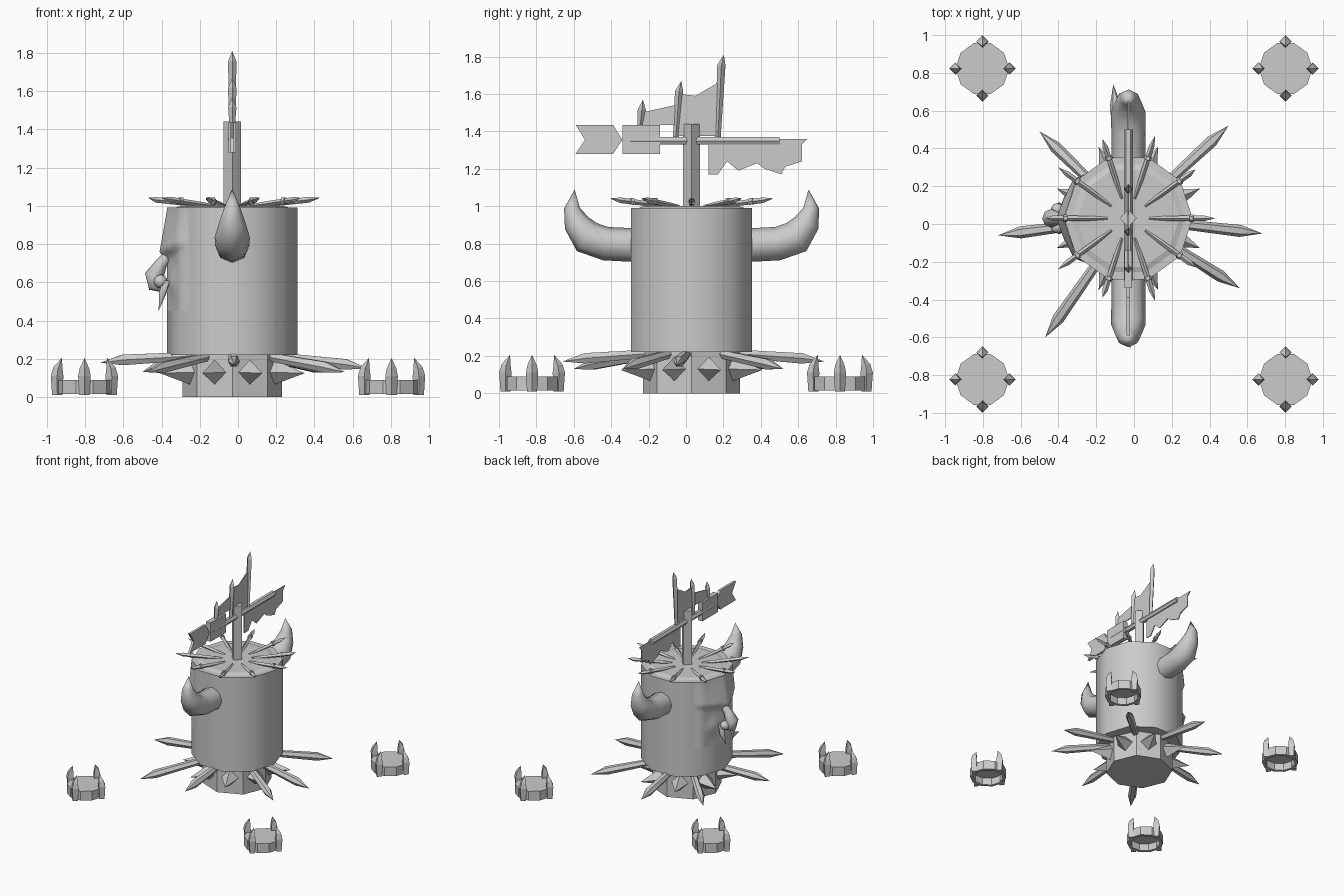
import bpy, bmesh, math
from mathutils import Vector

cube = bpy.data.objects.get("Cube")
if cube:
    bpy.data.objects.remove(cube, do_unlink=True)

CX, CY = -0.03, 0.03            # axis of the central totem
mat = bpy.data.materials.new("plain grey")
mat.use_nodes = True
GREY = (0.6, 0.6, 0.6, 1)
mat.diffuse_color = GREY
mat.node_tree.nodes["Principled BSDF"].inputs["Base Color"].default_value = GREY


def finish(name, bm, smooth=None):
    bmesh.ops.remove_doubles(bm, verts=bm.verts, dist=1e-5)
    bmesh.ops.recalc_face_normals(bm, faces=bm.faces)
    me = bpy.data.meshes.new(name)
    bm.to_mesh(me)
    bm.free()
    me.materials.append(mat)
    ob = bpy.data.objects.new(name, me)
    bpy.context.collection.objects.link(ob)
    if smooth:
        bpy.ops.object.select_all(action='DESELECT')
        ob.select_set(True)
        bpy.context.view_layer.objects.active = ob
        bpy.ops.object.shade_smooth_by_angle(angle=math.radians(smooth))
    return ob


def tube(name, pts, radii, sides=4, smooth=None):
    """Loft rings of the given radii along a planar path."""
    pts = [Vector(p) for p in pts]
    overall = pts[-1] - pts[0]
    side = overall.cross(Vector((0, 0, 1)))
    side = side.normalized() if side.length > 1e-4 else Vector((1, 0, 0))
    bm = bmesh.new()
    rings = []
    for i, (p, r) in enumerate(zip(pts, radii)):
        d = (pts[min(i + 1, len(pts) - 1)] - pts[max(i - 1, 0)]).normalized()
        up = d.cross(side).normalized()
        angles = [2 * math.pi * k / sides for k in range(sides)]
        if r == 0:
            rings.append([bm.verts.new(p)] * sides)
        else:
            rings.append([bm.verts.new(p + r * (math.cos(a) * side + math.sin(a) * up)) for a in angles])
    for a, b in zip(rings, rings[1:]):
        for k in range(sides):
            n = (k + 1) % sides
            quad = [a[k], a[n], b[n], b[k]]
            bm.faces.new(list(dict.fromkeys(quad)))
    for ring, r in ((rings[0], radii[0]), (rings[-1], radii[-1])):
        if r:
            bm.faces.new(ring)
    return finish(name, bm, smooth)


def plate(name, outline, thick):
    """Flat board in the y-z plane, given thickness along x."""
    bm = bmesh.new()
    face = bm.faces.new([bm.verts.new((CX - thick / 2, y, z)) for y, z in outline])
    ext = bmesh.ops.extrude_face_region(bm, geom=[face])
    bmesh.ops.translate(bm, vec=(thick, 0, 0),
                        verts=[v for v in ext["geom"] if isinstance(v, bmesh.types.BMVert)])
    return finish(name, bm)


def polar(angle, r, z):
    return (CX + r * math.cos(angle), CY + r * math.sin(angle), z)


# Drum and base
tube("drum", [(CX, CY, 0.22), (CX, CY, 0.99)], [0.34, 0.34], 10, 40)
tube("base", [(CX, CY, 0), (CX, CY, 0.23)], [0.26, 0.26], 8)

# Pyramid studs on the base
for k in range(8):
    a = math.radians(22.5 + 45 * k)
    tube("base_stud", [polar(a, 0.23, 0.13), polar(a, 0.41, 0.125)], [0.068, 0])

# Long stakes radiating below the drum
for x, y, z in [(0.5, 0.52, 0.13), (0.68, -0.05, 0.15), (0.56, -0.34, 0.13), (-0.47, -0.6, 0.13),
                (-0.72, -0.06, 0.18), (-0.5, 0.49, 0.13), (-0.11, 0.74, 0.17), (-0.02, -0.66, 0.17)]:
    tip = Vector((x, y, z))
    out = Vector((x - CX, y - CY, 0)).normalized()
    root = Vector((CX, CY, 0.215)) + out * 0.2
    shoulder = tip + (root - tip).normalized() * 0.12 + Vector((0, 0, 0.006))
    tube("long_stake", [root, shoulder, tip], [0.024, 0.032, 0], 6, 40)

# Horns on both sides
for s in (-1, 1):
    path = [(0.26, 0.79), (0.46, 0.80), (0.56, 0.835), (0.615, 0.91), (0.64, 0.99), (0.625, 1.09)]
    tube("horn", [(CX, CY + s * y, z) for y, z in path],
         [0.09, 0.09, 0.092, 0.07, 0.042, 0], 8, 50)


# Face: brow ridge, sockets and cheeks pushed out of the drum
def face_radius(t, z):
    edge = abs((math.degrees(t) + 18) % 36 - 18)
    r = 0.34 * math.cos(math.radians(18)) / math.cos(math.radians(18 - edge))
    off = abs(t)
    brow_z = 0.755 + 0.07 * off
    fade = max(0, 1 - (off / 0.8) ** 2)
    if z > brow_z:
        bump = 0.04 * max(0, 1 - (z - brow_z) / (0.98 - brow_z))
    else:
        bump = 0.04 * max(0, 1 - (brow_z - z) / 0.035)
    cheek = 0.018 * math.exp(-((z - 0.6) / 0.06) ** 2) * math.exp(-((off - 0.35) / 0.2) ** 2)
    return r + 0.001 + (bump + cheek) * fade


bm = bmesh.new()
COLS, ROWS = 24, 26
grid = []
for j in range(ROWS + 1):
    z = 0.45 + 0.535 * j / ROWS
    row = []
    for i in range(COLS + 1):
        t = -0.8 + 1.6 * i / COLS
        row.append(bm.verts.new(polar(math.pi + t, face_radius(t, z), z)))
    grid.append(row)
for j in range(ROWS):
    for i in range(COLS):
        bm.faces.new((grid[j][i], grid[j][i + 1], grid[j + 1][i + 1], grid[j + 1][i]))
finish("face", bm, 60)

tube("nose", [(-0.35, CY, 0.76), (-0.40, CY, 0.70), (-0.438, CY, 0.635), (-0.43, CY, 0.59), (-0.38, CY, 0.565)],
     [0.025, 0.032, 0.05, 0.045, 0.02], 8, 60)
for s in (-1, 1):
    bm = bmesh.new()
    bmesh.ops.create_icosphere(bm, subdivisions=2, radius=0.036)
    bmesh.ops.translate(bm, vec=(-0.405, CY + s * 0.045, 0.605), verts=bm.verts)
    finish("nostril", bm, 60)
    tube("tusk", [(-0.375, CY + s * 0.05, 0.61), (-0.395, CY + s * 0.065, 0.54), (-0.415, CY + s * 0.045, 0.45)],
         [0.022, 0.02, 0], 6, 60)

# Shallow dish and ring of thin spikes on top
tube("top_dish", [(CX, CY, 0.99), (CX, CY, 1.0)], [0.3, 0.27], 10)
for k in range(10):
    a = math.radians(36 * k)
    length = 0.46 if k % 2 == 0 else 0.44
    tube("rim_spike", [polar(a, 0.11, 1.0), polar(a, 0.2, 1.008), polar(a, 0.4, 1.032), polar(a, length, 1.042)],
         [0.006, 0.013, 0.015, 0])
    tube("rim_knot", [polar(a, 0.325, 1.025), polar(a, 0.345, 1.027)], [0.02, 0.02], 6)

# Mast and crossbar
tube("mast", [(CX, CY, 0.98), (CX, CY, 1.44)], [0.046, 0.046])
tube("crossbar", [(CX, -0.3, 1.35), (CX, 0.5, 1.35)], [0.024, 0.024], 6)

# Arrow boards at the front end of the bar
plate("square_board", [(-0.34, 1.28), (-0.14, 1.28), (-0.14, 1.435), (-0.34, 1.435)], 0.04)
plate("tail_board", [(-0.59, 1.28), (-0.39, 1.28), (-0.34, 1.355), (-0.39, 1.435), (-0.59, 1.435), (-0.54, 1.355)], 0.02)

# Torn cloth above and below the bar
plate("hanging_flag", [(0.12, 1.33), (0.12, 1.17), (0.17, 1.17), (0.22, 1.24), (0.28, 1.19), (0.38, 1.23),
                       (0.42, 1.2), (0.51, 1.17), (0.53, 1.21), (0.62, 1.24), (0.62, 1.33), (0.65, 1.36), (0.5, 1.36)], 0.008)
plate("sail", [(-0.24, 1.435), (-0.06, 1.435), (-0.05, 1.375), (0.17, 1.375), (0.17, 1.66), (0.05, 1.59),
               (-0.03, 1.6), (-0.06, 1.54), (-0.24, 1.5)], 0.008)
for y, z0, z1, lean in [(-0.245, 1.43, 1.57, 0.015), (-0.055, 1.36, 1.67, 0.03), (0.17, 1.36, 1.81, 0.032)]:
    tube("sail_spike", [(CX, y, z0), (CX, y + 0.6 * lean, z1 - 0.055), (CX, y + lean, z1)], [0.015, 0.022, 0])

# Clawed crowns at the four corners
for sx in (-1, 1):
    for sy in (-1, 1):
        px, py = 0.803 * sx, 0.823 * sy
        bm = bmesh.new()
        profile = [(0.118, 0.075), (0.118, 0.015), (0.142, 0.015), (0.142, 0.09)]
        loops = [[bm.verts.new((px + r * math.cos(k * math.pi / 5), py + r * math.sin(k * math.pi / 5), z))
                  for k in range(10)] for r, z in profile]
        for a, b in zip(loops, loops[1:]):
            for k in range(10):
                n = (k + 1) % 10
                bm.faces.new((a[k], a[n], b[n], b[k]))
        bm.faces.new(loops[0])
        bm.faces.new(loops[-1])
        finish("crown_band", bm)
        for q in range(4):
            dx, dy = math.cos(q * math.pi / 2), math.sin(q * math.pi / 2)
            path = [(0.142, 0.01), (0.143, 0.11), (0.138, 0.15), (0.118, 0.205)]
            tube("crown_claw", [(px + dx * r, py + dy * r, z) for r, z in path], [0.027, 0.033, 0.025, 0])
